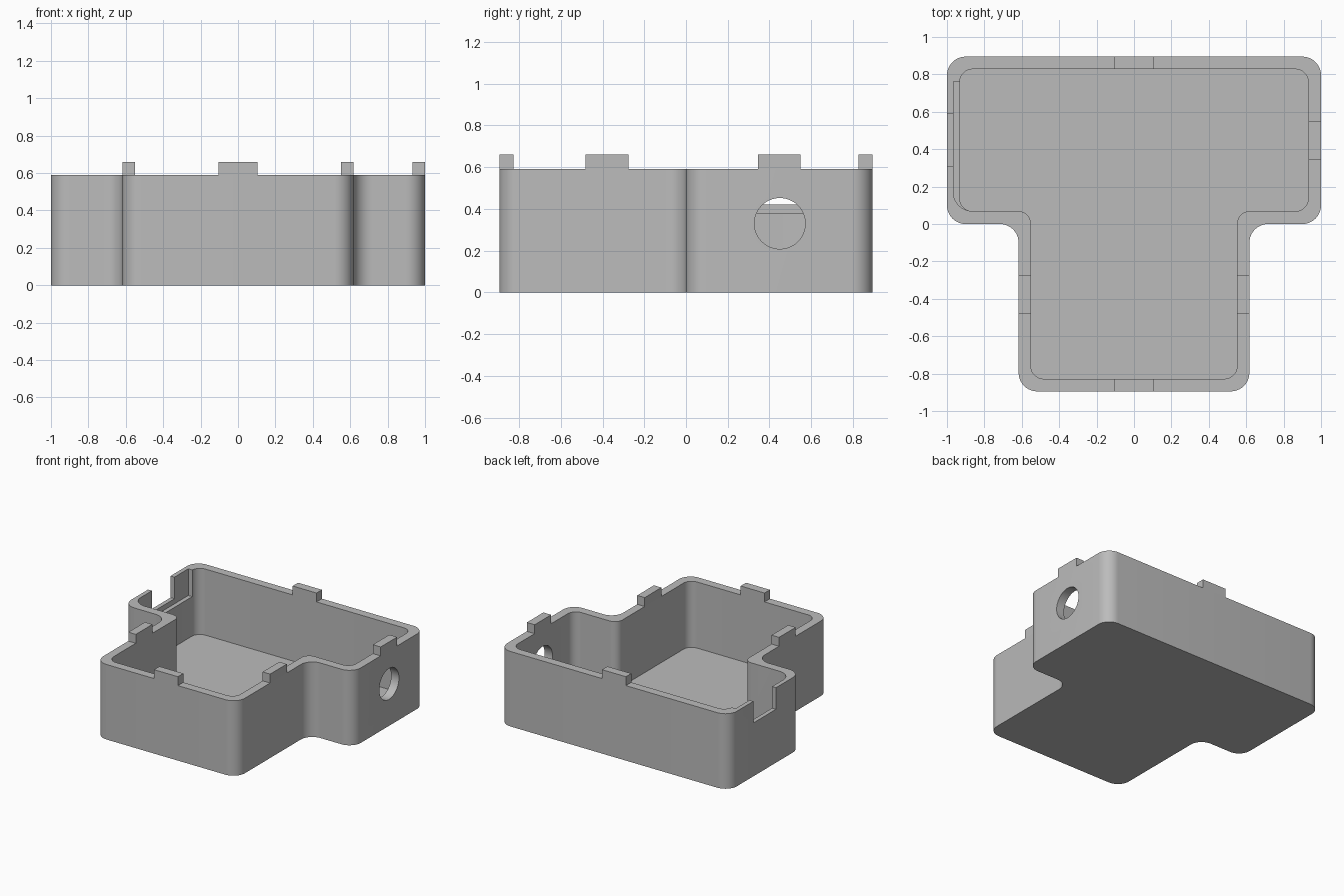
import bpy, bmesh, math
from mathutils import Vector, Matrix

cube = bpy.data.objects.get("Cube")
if cube:
    bpy.data.objects.remove(cube, do_unlink=True)

# Single material
grey = bpy.data.materials.new("plain grey")
grey.use_nodes = True
COLOUR = (0.5, 0.5, 0.5, 1)
grey.diffuse_color = COLOUR
grey.node_tree.nodes["Principled BSDF"].inputs["Base Color"].default_value = COLOUR

RIM, TAB_TOP, FLOOR = 0.59, 0.66, 0.07


def rounded(corners, steps=10):
    """Outline with every corner (x, y, radius) replaced by an arc."""
    points = []
    for i, (x, y, r) in enumerate(corners):
        p = Vector((x, y))
        a = (Vector(corners[i - 1][:2]) - p).normalized()
        b = (Vector(corners[(i + 1) % len(corners)][:2]) - p).normalized()
        if r == 0:
            points.append(p)
            continue
        # Right-angled corners: the arc runs from p + a*r to p + b*r
        for k in range(steps + 1):
            t = math.pi / 2 * k / steps
            points.append(p + a * r * (1 - math.sin(t)) + b * r * (1 - math.cos(t)))
    return points


def prism(name, outline, z0, z1):
    bm = bmesh.new()
    face = bm.faces.new([bm.verts.new((p[0], p[1], z0)) for p in outline])
    top = bmesh.ops.extrude_face_region(bm, geom=[face])["geom"]
    verts = [v for v in top if isinstance(v, bmesh.types.BMVert)]
    bmesh.ops.translate(bm, verts=verts, vec=(0, 0, z1 - z0))
    return finish(name, bm)


def finish(name, bm):
    bmesh.ops.recalc_face_normals(bm, faces=bm.faces)
    mesh = bpy.data.meshes.new(name)
    bm.to_mesh(mesh)
    bm.free()
    mesh.materials.append(grey)
    obj = bpy.data.objects.new(name, mesh)
    bpy.context.collection.objects.link(obj)
    return obj


def box(name, x0, x1, y0, y1, z0, z1):
    return prism(name, [(x0, y0), (x1, y0), (x1, y1), (x0, y1)], z0, z1)


def tee(bar, stem, back, step, front, r_out, r_in):
    """T-shaped outline, mirrored about x = 0."""
    half = [(stem, front, r_out), (stem, step, r_in), (bar, step, r_out), (bar, back, r_out)]
    return rounded(half + [(-x, y, r) for x, y, r in reversed(half)])


def cut(target, cutter):
    cutter.hide_render = True
    mod = target.modifiers.new("cut", "BOOLEAN")
    mod.operation = "DIFFERENCE"
    mod.solver = "EXACT"
    mod.object = cutter
    bpy.context.view_layer.objects.active = target
    bpy.ops.object.modifier_apply(modifier=mod.name)
    bpy.data.objects.remove(cutter, do_unlink=True)


# Tray with its cavity
tray = prism("tray", tee(1, 0.617, 0.895, 0, -0.895, 0.1, 0.1), 0, RIM)
cut(tray, prism("cavity", tee(0.932, 0.552, 0.828, 0.068, -0.828, 0.07, 0.065), FLOOR, 1))

# Shallow recess inside the right wall of the bar
recess = rounded([(-0.966, 0.07, 0.1), (-0.8, 0.07, 0), (-0.8, 0.762, 0), (-0.966, 0.762, 0)])
cut(tray, prism("recess", recess, 0.38, 1))

# Slot open at the rim
cut(tray, box("slot", -1.1, -0.9, 0.31, 0.59, 0.42, 1))

# Round port through the left wall of the bar
bm = bmesh.new()
bmesh.ops.create_cone(bm, cap_ends=True, segments=48, radius1=0.122, radius2=0.122, depth=0.3,
                      matrix=Matrix.Translation((0.97, 0.45, 0.33)) @ Matrix.Rotation(math.pi / 2, 4, "Y"))
cut(tray, finish("port", bm))

bpy.ops.object.select_all(action="DESELECT")
tray.select_set(True)
bpy.context.view_layer.objects.active = tray
bpy.ops.object.shade_smooth_by_angle(angle=math.radians(30))

# Locating tabs on the rim
box("front_tab", -0.104, 0.104, -0.895, -0.828, RIM, TAB_TOP)
box("back_tab", -0.104, 0.104, 0.828, 0.895, RIM, TAB_TOP)
box("left_stem_tab", 0.552, 0.617, -0.482, -0.275, RIM, TAB_TOP)
box("right_stem_tab", -0.617, -0.552, -0.482, -0.275, RIM, TAB_TOP)
box("left_bar_tab", 0.932, 1, 0.345, 0.55, RIM, TAB_TOP)
